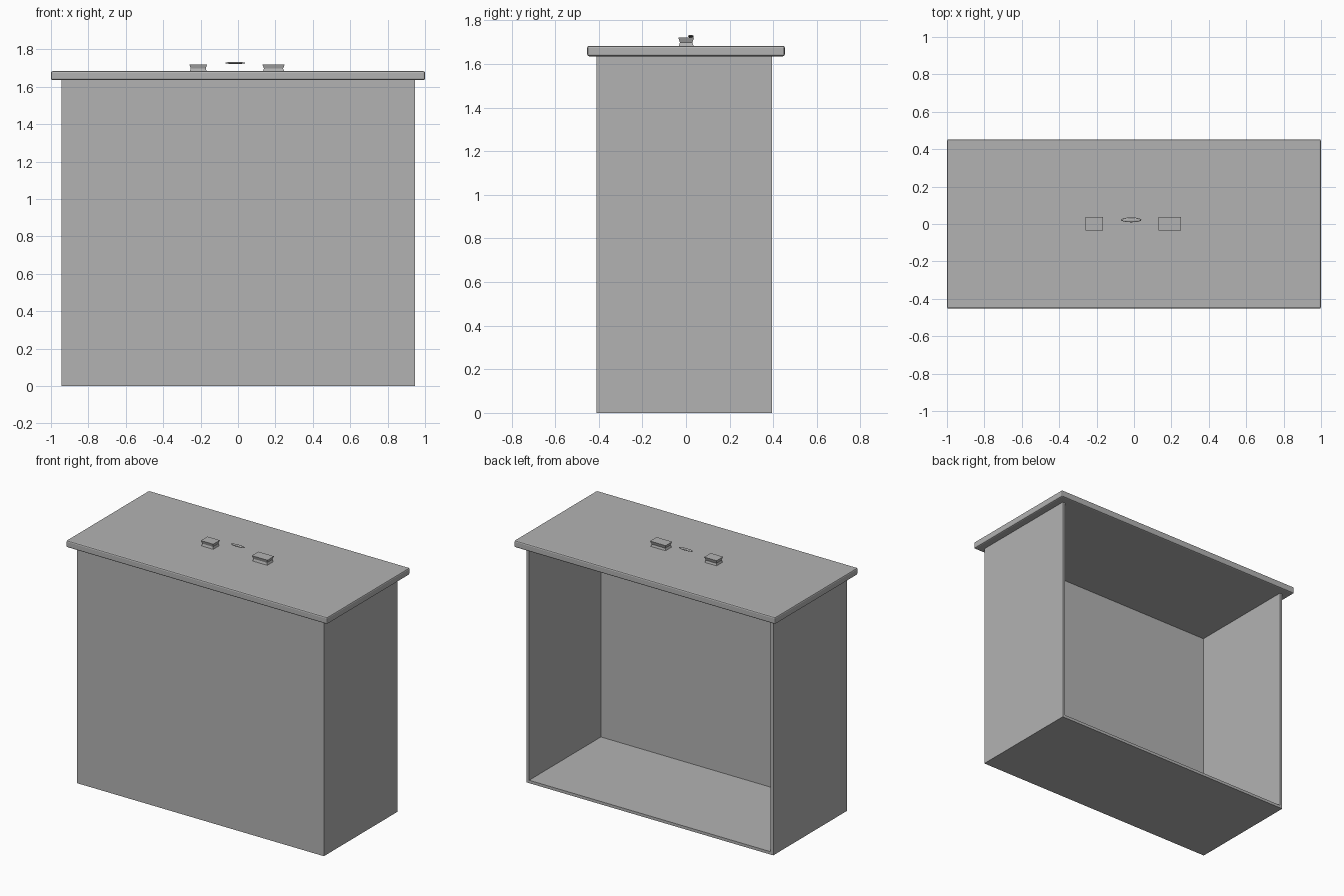
import bpy, bmesh, math
from mathutils import Vector

cube = bpy.data.objects.get("Cube")
if cube:
    bpy.data.objects.remove(cube, do_unlink=True)

grey = bpy.data.materials.new("plain grey")
grey.use_nodes = True
grey.diffuse_color = (0.45, 0.45, 0.45, 1)
grey.node_tree.nodes["Principled BSDF"].inputs["Base Color"].default_value = grey.diffuse_color


def finish(bm, name):
    bmesh.ops.recalc_face_normals(bm, faces=bm.faces)
    mesh = bpy.data.meshes.new(name)
    bm.to_mesh(mesh)
    bm.free()
    mesh.materials.append(grey)
    obj = bpy.data.objects.new(name, mesh)
    bpy.context.collection.objects.link(obj)
    return obj


def box(low, high):
    low, high = Vector(low), Vector(high)
    bm = bmesh.new()
    bmesh.ops.create_cube(bm, size=1)
    for v in bm.verts:
        v.co = (low + high) / 2 + v.co * (high - low)
    return bm


# Cabinet shell: thin walls, open at the back and closed above by the lid
bm = box((-0.945, -0.41, 0), (0.945, 0.395, 1.64))
bm.normal_update()
bmesh.ops.delete(bm, geom=[f for f in bm.faces if max(f.normal.y, f.normal.z) > 0.9],
                 context='FACES_ONLY')
shell = finish(bm, "cabinet_shell")
# Orient the open shell outwards so the walls thicken inwards
bm = bmesh.new()
bm.from_mesh(shell.data)
front = min(bm.faces, key=lambda f: f.calc_center_median().y)
if front.normal.y > 0:
    bmesh.ops.reverse_faces(bm, faces=bm.faces)
bm.to_mesh(shell.data)
bm.free()
walls = shell.modifiers.new("walls", 'SOLIDIFY')
walls.thickness = 0.02
walls.offset = -1
walls.use_even_offset = True

# Overhanging lid with softened edges
lid = finish(box((-0.995, -0.453, 1.635), (0.995, 0.453, 1.683)), "lid")
lid.scale.x = 1 / 0.995
edge = lid.modifiers.new("soft edge", 'BEVEL')
edge.width = 0.009
edge.segments = 2

# Two pinched handle stubs
for name, x0, x1 in (("right_handle_stub", -0.26, -0.165),
                     ("left_handle_stub", 0.13, 0.25)):
    bm = box((x0, -0.035, 1.675), (x1, 0.037, 1.72))
    uprights = [e for e in bm.edges if abs(e.verts[0].co.z - e.verts[1].co.z) > 0.01]
    ring = bmesh.ops.subdivide_edges(bm, edges=uprights, cuts=1)["geom_inner"]
    middle = Vector(((x0 + x1) / 2, 0, 1.698))
    for v in ring:
        if isinstance(v, bmesh.types.BMVert):
            v.co.x = middle.x + (v.co.x - middle.x) * 0.85
            v.co.y *= 0.8
    finish(bm, name)

# Thin sliver hovering between the stubs
bm = bmesh.new()
bmesh.ops.create_uvsphere(bm, u_segments=16, v_segments=6, radius=1)
for v in bm.verts:
    v.co = Vector((-0.015 + v.co.x * 0.055, 0.022 + v.co.y * 0.013, 1.727 + v.co.z * 0.006))
finish(bm, "handle_sliver")
